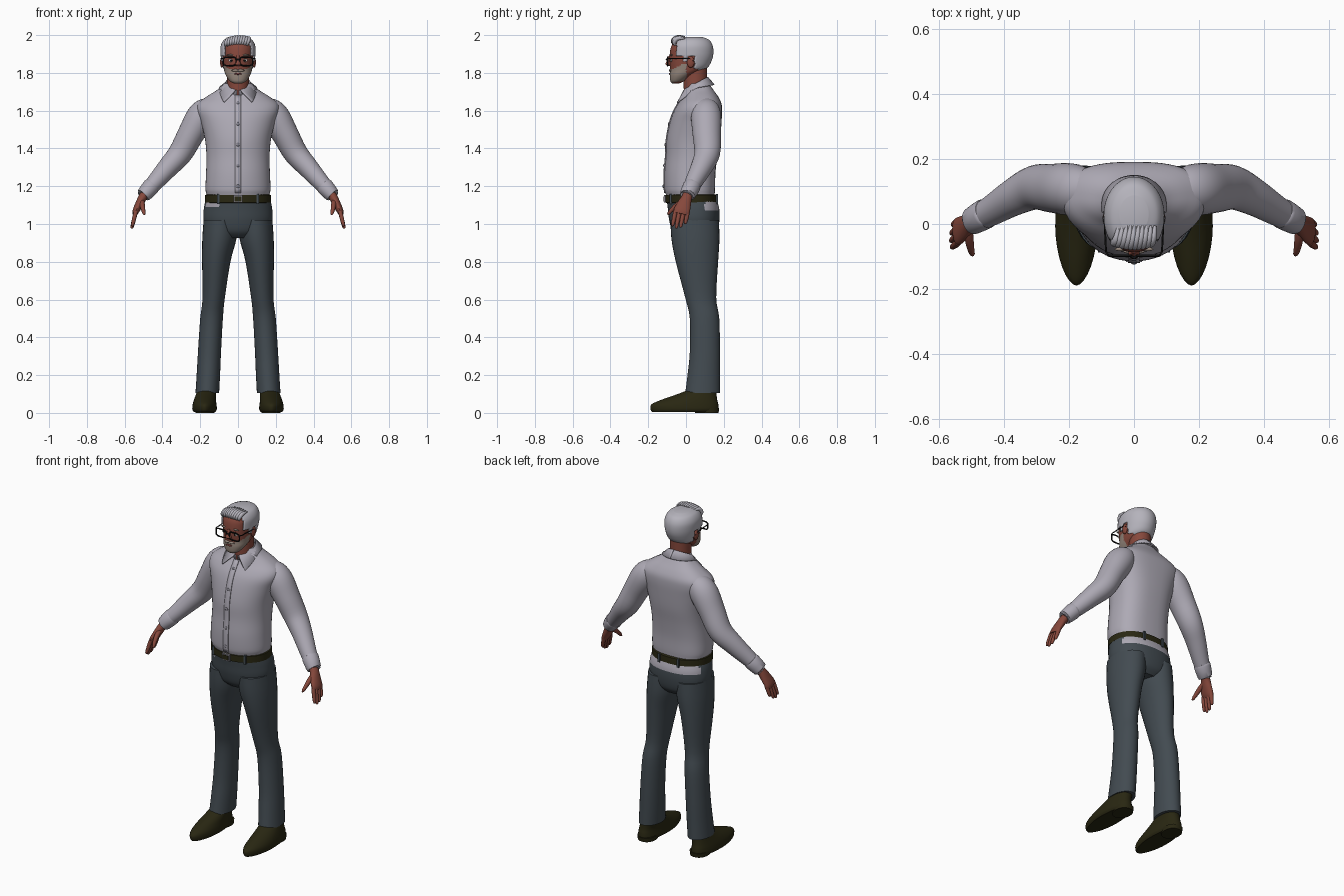
import bpy, bmesh, math
from mathutils import Vector
from mathutils.bvhtree import BVHTree

cube = bpy.data.objects.get("Cube")
if cube:
    bpy.data.objects.remove(cube, do_unlink=True)


def material(name, *rgb):
    m = bpy.data.materials.new(name)
    m.use_nodes = True
    m.diffuse_color = (*rgb, 1)
    m.node_tree.nodes["Principled BSDF"].inputs["Base Color"].default_value = (*rgb, 1)
    return m


SHIRT = material("shirt grey", .42, .40, .46)
HAIR = material("silver hair", .46, .45, .50)
SKIN = material("skin", .24, .065, .045)
BEARD = material("grey stubble", .30, .24, .20)
DENIM = material("slate trousers", .055, .07, .082)
LEATHER = material("dark olive leather", .022, .02, .006)
BLACK = material("black frame", .006, .006, .006)
WHITE = material("eye white", .55, .52, .50)
BUTTON = material("button grey", .25, .24, .28)
LIPS = material("lips", .18, .045, .04)
SIDES = (("left", 1), ("right", -1))


def add(name, bm, *mats):
    bmesh.ops.recalc_face_normals(bm, faces=bm.faces)
    me = bpy.data.meshes.new(name)
    bm.to_mesh(me)
    bm.free()
    for m in mats:
        me.materials.append(m)
    ob = bpy.data.objects.new(name, me)
    bpy.context.collection.objects.link(ob)
    return ob


def spline(rows, steps):
    """Catmull-Rom interpolation through rows of numbers."""
    out = []
    for i in range(len(rows) - 1):
        a, b, c, d = (rows[max(i - 1, 0)], rows[i], rows[i + 1], rows[min(i + 2, len(rows) - 1)])
        for k in range(steps):
            t = k / steps
            out.append([q + t * ((r - p) + t * ((2*p - 5*q + 4*r - s) + t * (3*(q - r) + s - p))) / 2
                        for p, q, r, s in zip(a, b, c, d)])
    return out + [list(rows[-1])]


def loft(name, rows, *mats, s=1, n=32, steps=4, tube=False, front=2, back=2, keep=None, paint=None):
    """Skin rings (x, y, z, ra, rb): level rings, or rings across the path for a tube."""
    rows = spline(rows, steps)
    pts = [Vector((r[0] * s, r[1], r[2])) for r in rows]
    bm = bmesh.new()
    rings = []
    for i, r in enumerate(rows):
        u, v = Vector((1, 0, 0)), Vector((0, 1, 0))
        if tube:
            t = (pts[min(i + 1, len(pts) - 1)] - pts[max(i - 1, 0)]).normalized()
            u = t.cross(v).normalized()
            v = u.cross(t)
        ring = []
        for k in range(n):
            a = 2 * math.pi * k / n
            co, si = math.cos(a), math.sin(a)
            e = 2 / (front if si < 0 else back)
            ring.append(bm.verts.new(pts[i] + u * math.copysign(abs(co) ** e, co) * r[3]
                                     + v * math.copysign(abs(si) ** e, si) * r[4]))
        rings.append(ring)
    for p, q in zip(rings, rings[1:]):
        for k in range(n):
            j = (k + 1) % n
            bm.faces.new((p[k], p[j], q[j], q[k]))
    bm.faces.new(rings[0])
    bm.faces.new(rings[-1])
    bmesh.ops.recalc_face_normals(bm, faces=bm.faces)
    if keep:
        gone = [f for f in bm.faces if not keep(f.calc_center_median())]
        bmesh.ops.delete(bm, geom=gone, context='FACES')
    if paint:
        for f in bm.faces:
            f.material_index = paint(f.calc_center_median(), f.normal)
    return add(name, bm, *mats)


def blob(name, loc, size, mat):
    bm = bmesh.new()
    bmesh.ops.create_uvsphere(bm, u_segments=16, v_segments=10, radius=1)
    bmesh.ops.scale(bm, vec=size, verts=bm.verts)
    bmesh.ops.translate(bm, vec=loc, verts=bm.verts)
    return add(name, bm, mat)


def box(name, loc, size, mat):
    bm = bmesh.new()
    bmesh.ops.create_cube(bm, size=1)
    bmesh.ops.scale(bm, vec=size, verts=bm.verts)
    bmesh.ops.translate(bm, vec=loc, verts=bm.verts)
    return add(name, bm, mat)


def sheet(name, rows, mat, thick):
    bm = bmesh.new()
    grid = [[bm.verts.new(p) for p in row] for row in rows]
    for a, b in zip(grid, grid[1:]):
        for k in range(len(a) - 1):
            bm.faces.new((a[k], a[k + 1], b[k + 1], b[k]))
    ob = add(name, bm, mat)
    mod = ob.modifiers.new("thickness", 'SOLIDIFY')
    mod.thickness, mod.offset = thick, 0
    return ob


def wire(name, points, radius, mat, closed=False):
    cu = bpy.data.curves.new(name, 'CURVE')
    cu.dimensions, cu.bevel_depth, cu.bevel_resolution = '3D', radius, 2
    sp = cu.splines.new('POLY')
    sp.points.add(len(points) - 1)
    for p, co in zip(sp.points, points):
        p.co = (*co, 1)
    sp.use_cyclic_u = closed
    cu.materials.append(mat)
    bpy.context.collection.objects.link(bpy.data.objects.new(name, cu))


def surface(ob):
    """Return a function giving the front surface y at (x, z)."""
    tree = BVHTree.FromPolygons([v.co for v in ob.data.vertices], [p.vertices[:] for p in ob.data.polygons])
    return lambda x, z: tree.ray_cast(Vector((x, -1, z)), Vector((0, 1, 0)))[0].y


# Shirt body, button strip and buttons
shirt = loft("shirt_body", [
    (0, .028, 1.12, .16, .122), (0, .022, 1.16, .168, .13), (0, .02, 1.19, .172, .134),
    (0, .021, 1.27, .169, .135), (0, .03, 1.36, .167, .136), (0, .039, 1.45, .175, .141),
    (0, .052, 1.54, .197, .136), (0, .064, 1.6, .218, .127), (0, .074, 1.64, .21, .113),
    (0, .078, 1.675, .165, .092), (0, .072, 1.71, .11, .073), (0, .066, 1.745, .07, .055)],
    SHIRT, n=48, back=2.7)
chest = surface(shirt)
heights = [1.165 + .515 * i / 24 for i in range(25)]
sheet("button_strip", [[(x, chest(x, z) - .002, z) for x in (-.016, 0, .016)] for z in heights], SHIRT, .007)
for i in range(5):
    z = 1.2 + .11 * i
    blob("shirt_button", (0, chest(0, z) - .006, z), (.009, .004, .009), BUTTON)

# Collar: stand, fold and turned-down leaf
for side, s in SIDES:
    stand, fold, leaf = [], [], []
    for i in range(17):
        a, b = math.radians(90 - 175 * i / 16), math.radians(90 - 130 * i / 16)
        sa, sb = math.sin(a), math.sin(b)
        x, y, z = s * math.cos(a), .055 + .064 * sa, 1.743 + .033 * sa
        stand.append((.064 * x, y, z - .035))
        fold.append((.068 * x, y - .002, z))
        leaf.append((s * .098 * math.cos(b), .06 + (.088 if b > 0 else .16) * sb,
                     1.722 + (.015 if b > 0 else .12) * sb))
    sheet(side + "_collar", [stand, fold, leaf], SHIRT, .007)

# Sleeves, cuffs, hands and fingers
for side, s in SIDES:
    loft(side + "_sleeve", [
        (.13, .1, 1.635, .04, .05), (.165, .105, 1.605, .068, .072), (.2, .107, 1.56, .078, .08),
        (.25, .11, 1.475, .07, .075), (.305, .112, 1.375, .064, .068), (.37, .082, 1.3, .055, .057),
        (.44, .04, 1.22, .045, .046), (.49, .013, 1.165, .037, .039)], SHIRT, s=s, tube=True)
    loft(side + "_cuff", [(.455, .032, 1.203, .042, .044), (.46, .03, 1.198, .046, .047),
         (.497, .009, 1.156, .04, .042), (.5, .008, 1.153, .034, .036)], SHIRT, s=s, tube=True, steps=2)
    loft(side + "_palm", [(.48, .018, 1.175, .025, .027), (.505, .004, 1.14, .023, .028),
         (.523, -.01, 1.105, .021, .037), (.54, -.022, 1.07, .018, .043),
         (.547, -.027, 1.052, .012, .038)], SKIN, s=s, tube=True, n=20)
    for i, (finger, length) in enumerate((("index", .08), ("middle", .092), ("ring", .087), ("little", .068))):
        y = -.056 + .022 * i
        loft(f"{side}_{finger}_finger", [
            (.54 + f * length * .25, y - f * length * .2, 1.068 - f * length, r, r)
            for f, r in ((0, .011), (.45, .011), (.85, .009), (.97, .006), (1, .002))],
            SKIN, s=s, tube=True, n=12, steps=2)
    loft(side + "_thumb", [(.51, -.01, 1.125, .014, .014), (.507, -.045, 1.102, .014, .014),
         (.502, -.075, 1.075, .011, .011), (.497, -.092, 1.055, .008, .008),
         (.495, -.097, 1.048, .002, .002)], SKIN, s=s, tube=True, n=12, steps=2)


# Trousers, with the shirt tail showing at the back of the waist
def tail(c, normal):
    return int(c.z > 1.07 and (c.y > .1 or (c.z > 1.09 and c.x < -.1 and c.y < 0)))


loft("trouser_hips", [(0, .05, .925, .1, .085), (0, .047, .96, .16, .118), (0, .044, 1.02, .182, .133),
     (0, .04, 1.08, .181, .136), (0, .031, 1.125, .172, .133)], DENIM, SHIRT, n=64, steps=6, back=2.3, paint=tail)
for side, s in SIDES:
    loft(side + "_trouser_leg", [
        (.1625, .088, .105, .0625, .092), (.157, .094, .2, .062, .086), (.151, .1, .32, .061, .08),
        (.14, .098, .5, .06, .078), (.1285, .078, .61, .059, .082), (.115, .058, .8, .075, .112),
        (.099, .05, .92, .09, .127), (.092, .046, 1.02, .09, .128)], DENIM, s=s)
    # Shoes with heel blocks
    loft(side + "_shoe", [
        (.177, -.01, .006, .058, .17), (.177, -.008, .02, .065, .18), (.177, -.006, .045, .063, .177),
        (.175, .018, .07, .058, .147), (.17, .055, .097, .053, .107), (.165, .085, .122, .05, .076),
        (.163, .09, .15, .045, .06)], LEATHER, s=s, front=1.8, back=2.3)
    loft(side + "_shoe_heel", [(.174, .11, 0, .05, .062), (.174, .11, .025, .052, .066)],
         LEATHER, s=s, steps=1, back=2.3)

# Belt, buckle and loops
belt = loft("belt", [(0, .029, 1.112, .17, .133), (0, .029, 1.114, .175, .138), (0, .028, 1.153, .174, .137),
            (0, .028, 1.156, .168, .132)], LEATHER, n=48, steps=1, back=2.3)
waist = surface(belt)
box("belt_buckle", (0, waist(0, 1.133) - .002, 1.133), (.05, .012, .04), BUTTON)
box("belt_buckle_inset", (0, waist(0, 1.133) - .008, 1.133), (.036, .006, .026), LEATHER)
for x in (-.105, .105):
    box("front_belt_loop", (x, waist(x, 1.133), 1.133), (.012, .014, .052), DENIM)
    box("back_belt_loop", (x * .6, .165, 1.133), (.012, .01, .052), DENIM)

# Neck and head, with stubble along the jaw
loft("neck", [(0, .055, 1.66, .062, .066), (0, .05, 1.72, .058, .062), (0, .048, 1.83, .058, .064)], SKIN)
skull = [(0, -.055, 1.744, .022, .018), (0, -.045, 1.757, .044, .038), (0, -.02, 1.788, .065, .066),
         (0, .01, 1.82, .075, .094), (0, .021, 1.86, .081, .108), (0, .026, 1.9, .085, .112),
         (0, .028, 1.94, .083, .106), (0, .03, 1.97, .066, .085), (0, .032, 1.985, .036, .048)]
head = loft("head", skull, SKIN, BEARD, n=64, steps=6, front=2.2,
            paint=lambda c, n: int(c.y < 0 and n.z > -.85 and c.z < 1.812 + .45 * (c.y + .09)))
face = surface(head)


def hairline(c):
    return (c.z > 1.965 or (c.z > 1.89 and c.y > -.05) or (c.z > 1.86 and -.012 < c.y < .01)
            or (c.z > 1.82 and c.y > .045) or (c.z > 1.79 and c.y > .07))


hair = loft("hair_cap", [(x, y, z + .005, a + .008, b + .007) for x, y, z, a, b in skull],
            HAIR, n=64, steps=8, front=2.2, keep=hairline)
hair.modifiers.new("thickness", 'SOLIDIFY').thickness = .008
for i in range(10):
    x = -.062 + .0125 * i
    drop = 3 * x * x
    loft("quiff_strand", [(x - .006, -.058 + drop, 1.942, .004, .004), (x, -.07 + drop, 1.968 - drop, .011, .011),
         (x + .008, -.045, 1.989 - drop, .011, .011), (x + .014, -.005, 1.991 - drop, .004, .004)],
         HAIR, tube=True, n=10)

# Facial features
loft("nose", [(0, -.082, 1.892, .008, .008), (0, -.089, 1.862, .011, .014), (0, -.09, 1.846, .017, .018),
     (0, -.084, 1.836, .011, .01)], SKIN, n=16)
blob("mouth", (0, face(0, 1.795), 1.795), (.022, .005, .005), LIPS)
for side, s in SIDES:
    blob(side + "_ear", (s * .085, .025, 1.857), (.01, .02, .03), SKIN)
    blob(side + "_moustache", (s * .014, face(s * .014, 1.815), 1.813), (.02, .008, .007), BEARD)
    ey = face(s * .036, 1.866)
    blob(side + "_eye", (s * .036, ey + .001, 1.866), (.015, .005, .008), WHITE)
    blob(side + "_pupil", (s * .036, ey - .004, 1.866), (.006, .002, .006), BLACK)
    blob(side + "_eyebrow", (s * .038, face(s * .038, 1.892), 1.894), (.022, .006, .005), BEARD)
    # Glasses: rim and temple
    rim = []
    for k in range(28):
        a = 2 * math.pi * k / 28
        c, d = math.cos(a), math.sin(a)
        rim.append((s * (.044 + .034 * math.copysign(abs(c) ** .55, c)), -.097,
                    1.861 + .023 * math.copysign(abs(d) ** .55, d)))
    wire(side + "_glasses_rim", rim, .004, BLACK, True)
    wire(side + "_glasses_temple", [(s * .078, -.097, 1.876), (s * .086, -.085, 1.877),
         (s * .091, .02, 1.876), (s * .09, .04, 1.862)], .003, BLACK)
wire("glasses_bridge", [(-.012, -.098, 1.868), (0, -.104, 1.872), (.012, -.098, 1.868)], .004, BLACK)

# Smooth shading with sharp edges kept
bpy.ops.object.select_all(action='DESELECT')
for ob in bpy.context.collection.objects:
    if ob.type == 'MESH':
        ob.select_set(True)
        bpy.context.view_layer.objects.active = ob
bpy.ops.object.shade_smooth_by_angle(angle=math.radians(40))
